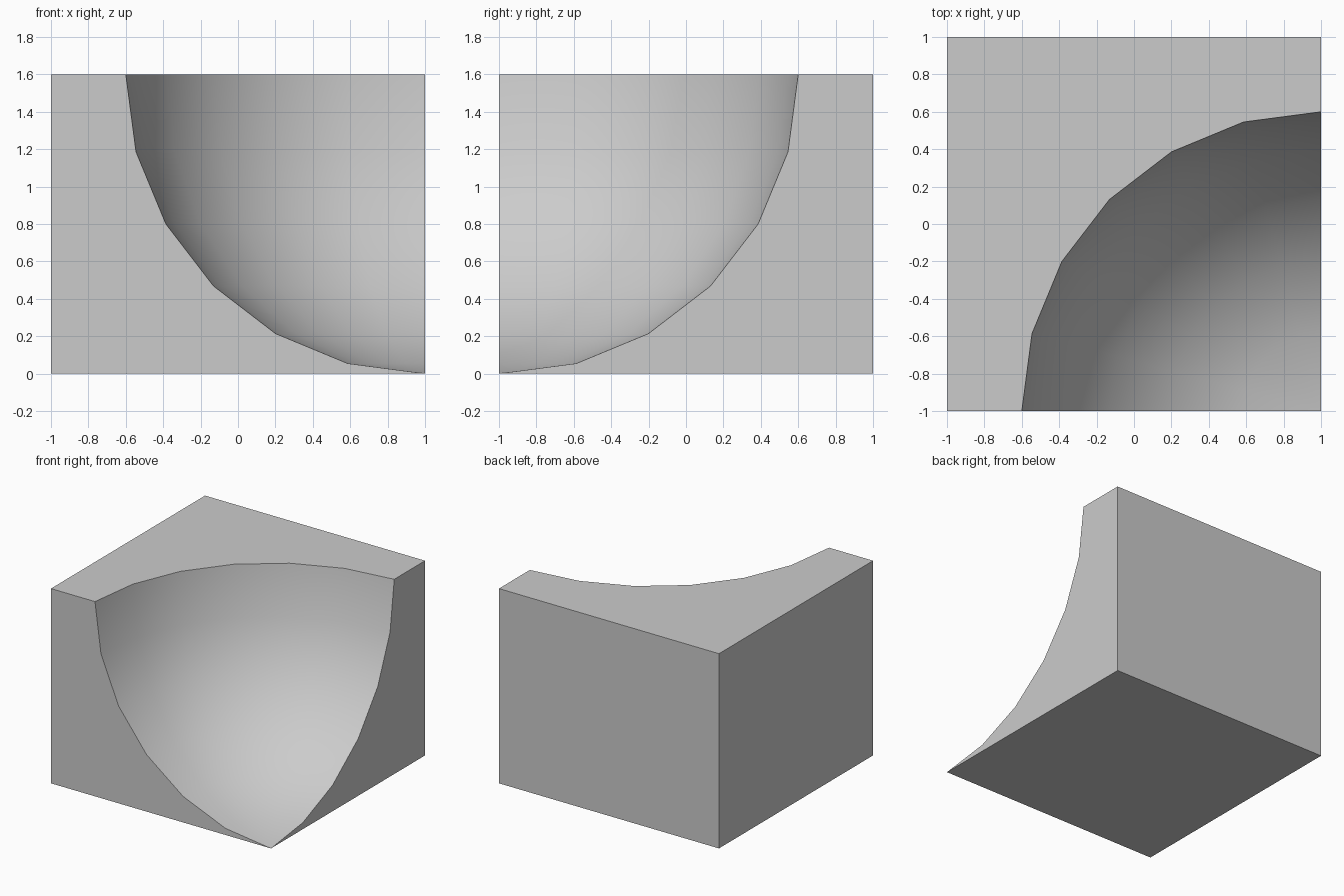
import bpy, bmesh
from math import sin, cos, pi, radians

if "Cube" in bpy.data.objects:
    bpy.data.objects.remove(bpy.data.objects["Cube"])

H = 1.6      # block height and scoop radius
N = 6        # segments per quarter circle

bm = bmesh.new()

# spherical scoop: one octant centred on the top front right corner
pole = bm.verts.new((1, -1, 0))
rows = []
for i in range(N):                       # i = 0 is the top rim
    e = i * pi / 2 / N
    row = []
    for j in range(N + 1):               # j = 0 is the front face, j = N the right face
        a = j * pi / 2 / N
        row.append(bm.verts.new((1 - H * cos(e) * cos(a),
                                 -1 + H * cos(e) * sin(a),
                                 H - H * sin(e))))
    rows.append(row)
for i in range(N - 1):
    for j in range(N):
        bm.faces.new((rows[i][j], rows[i][j + 1], rows[i + 1][j + 1], rows[i + 1][j]))
for j in range(N):
    bm.faces.new((rows[-1][j], rows[-1][j + 1], pole))

# remaining block corners
fl, bl, br = [bm.verts.new((x, y, 0)) for x, y in ((-1, -1), (-1, 1), (1, 1))]
tfl, tbl, tbr = [bm.verts.new((x, y, H)) for x, y in ((-1, -1), (-1, 1), (1, 1))]

# flat sides, with the arcs cut into front, right and top
bm.faces.new([fl, pole] + [r[0] for r in reversed(rows)] + [tfl])
bm.faces.new([br, pole] + [r[N] for r in reversed(rows)] + [tbr])
bm.faces.new([tfl] + rows[0] + [tbr, tbl])
bm.faces.new((fl, bl, br, pole))
bm.faces.new((fl, tfl, tbl, bl))
bm.faces.new((bl, tbl, tbr, br))
bmesh.ops.recalc_face_normals(bm, faces=bm.faces[:])

mesh = bpy.data.meshes.new("scooped_block")
bm.to_mesh(mesh)
bm.free()
block = bpy.data.objects.new("scooped_block", mesh)
bpy.context.collection.objects.link(block)

# smooth scoop, crisp block edges
bpy.context.view_layer.objects.active = block
block.select_set(True)
bpy.ops.object.shade_smooth_by_angle(angle=radians(30))
